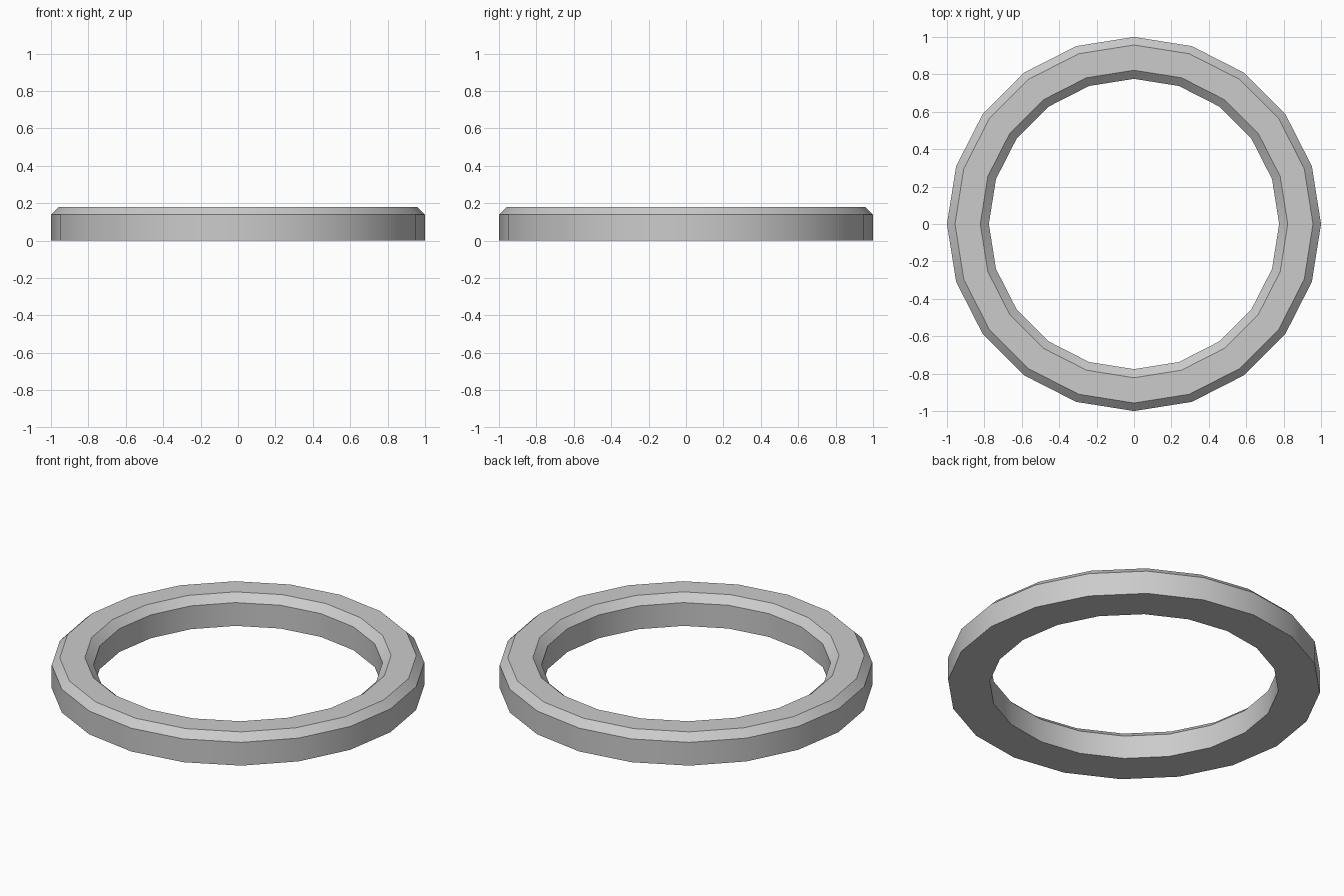
import bpy, bmesh, math

if "Cube" in bpy.data.objects:
    bpy.data.objects.remove(bpy.data.objects["Cube"])

SIDES = 20
# Ring cross-section (radius, height), chamfered on both top edges
PROFILE = [(1.0, 0.0), (1.0, 0.138), (0.957, 0.18),
           (0.822, 0.18), (0.776, 0.138), (0.776, 0.0)]

# Sweep the cross-section around the z axis
bm = bmesh.new()
loops = []
for i in range(SIDES):
    a = 2 * math.pi * i / SIDES
    loops.append([bm.verts.new((r * math.cos(a), r * math.sin(a), z)) for r, z in PROFILE])
n = len(PROFILE)
for i in range(SIDES):
    p, q = loops[i], loops[(i + 1) % SIDES]
    for j in range(n):
        k = (j + 1) % n
        bm.faces.new((p[j], q[j], q[k], p[k]))
bmesh.ops.recalc_face_normals(bm, faces=bm.faces[:])

mesh = bpy.data.meshes.new("ring")
bm.to_mesh(mesh)
bm.free()
ring = bpy.data.objects.new("ring", mesh)
bpy.context.collection.objects.link(ring)

# Smooth around the walls, crisp at the chamfers
bpy.context.view_layer.objects.active = ring
ring.select_set(True)
bpy.ops.object.shade_smooth_by_angle(angle=math.radians(30))
